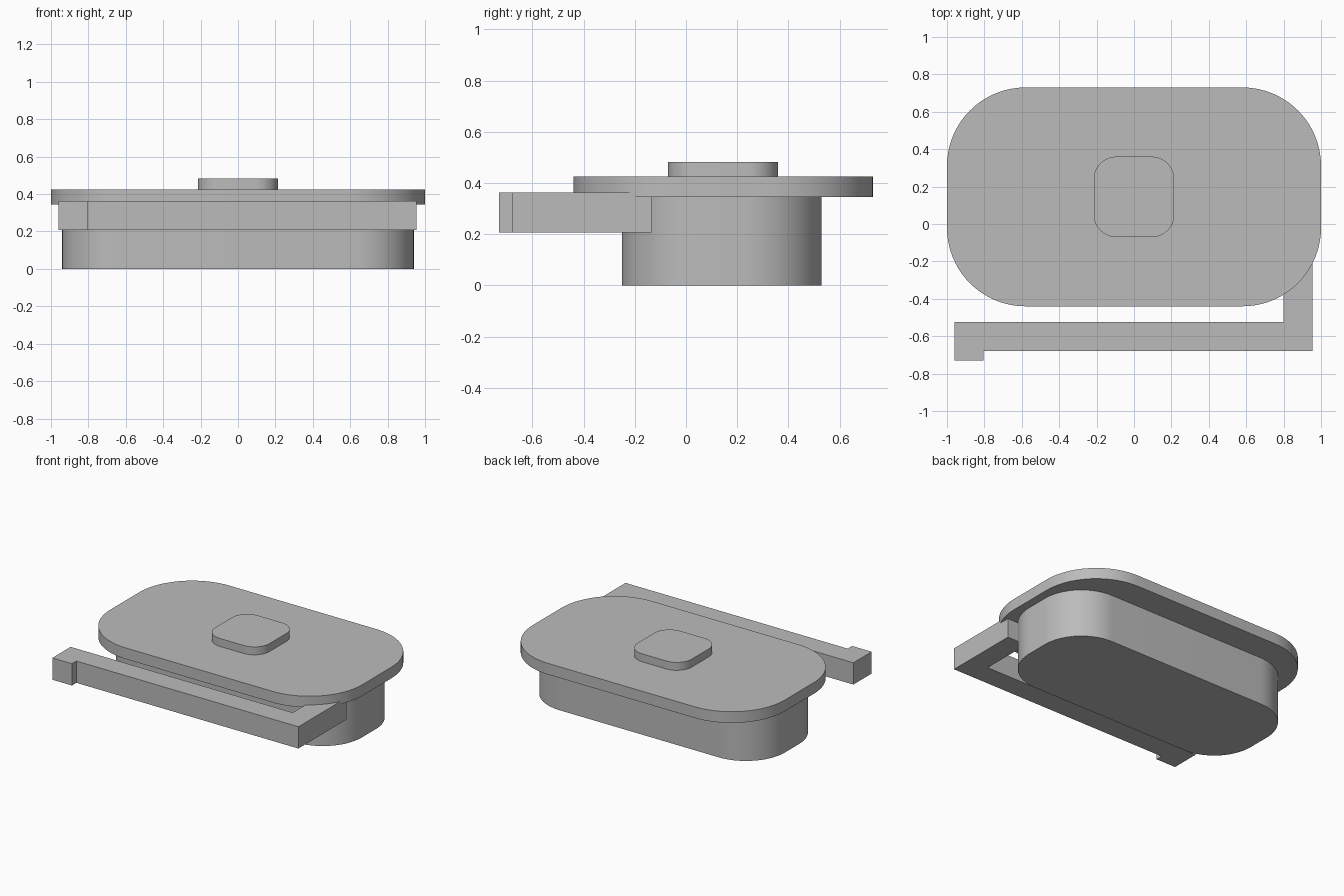
import bpy, bmesh
from math import sin, cos, pi, radians

cube = bpy.data.objects.get("Cube")
if cube:
    bpy.data.objects.remove(cube, do_unlink=True)

GREY = (0.5, 0.5, 0.5, 1)
grey = bpy.data.materials.new("plain grey")
grey.use_nodes = True
grey.diffuse_color = GREY
grey.node_tree.nodes["Principled BSDF"].inputs["Base Color"].default_value = GREY


def rounded_outline(x0, x1, y0, y1, r, steps=20):
    """Counter-clockwise rectangle outline with round corners."""
    corners = [(x1 - r, y1 - r), (x0 + r, y1 - r), (x0 + r, y0 + r), (x1 - r, y0 + r)]
    points = []
    for i, (cx, cy) in enumerate(corners):
        for s in range(steps + 1):
            a = (i + s / steps) * pi / 2
            points.append((cx + r * cos(a), cy + r * sin(a)))
    return points


def extrude_outline(name, outline, z0, z1):
    """Solid with the given plan outline between two heights."""
    bm = bmesh.new()
    base = bm.faces.new([bm.verts.new((x, y, z0)) for x, y in outline])
    top = bmesh.ops.extrude_face_region(bm, geom=[base], use_keep_orig=True)["geom"]
    bmesh.ops.translate(bm, vec=(0, 0, z1 - z0),
                        verts=[v for v in top if isinstance(v, bmesh.types.BMVert)])
    bmesh.ops.recalc_face_normals(bm, faces=bm.faces)
    mesh = bpy.data.meshes.new(name)
    bm.to_mesh(mesh)
    bm.free()
    mesh.materials.append(grey)
    obj = bpy.data.objects.new(name, mesh)
    bpy.context.collection.objects.link(obj)
    bpy.ops.object.select_all(action="DESELECT")
    obj.select_set(True)
    bpy.context.view_layer.objects.active = obj
    bpy.ops.object.shade_smooth_by_angle(angle=radians(30))
    return obj


# Rounded tub, overhanging lid and small raised button
extrude_outline("body", rounded_outline(-0.94, 0.94, -0.25, 0.53, 0.31), 0, 0.345)
extrude_outline("lid", rounded_outline(-1, 1, -0.44, 0.73, 0.42), 0.345, 0.425)
extrude_outline("button", rounded_outline(-0.215, 0.215, -0.07, 0.36, 0.12), 0.425, 0.482)

# Side arm, long front bar and end nub in one bent outline
handle = [(-0.96, -0.73), (-0.805, -0.73), (-0.805, -0.68), (0.955, -0.68),
          (0.955, -0.135), (0.8, -0.135), (0.8, -0.523), (-0.96, -0.523)]
extrude_outline("handle", handle, 0.207, 0.363)
